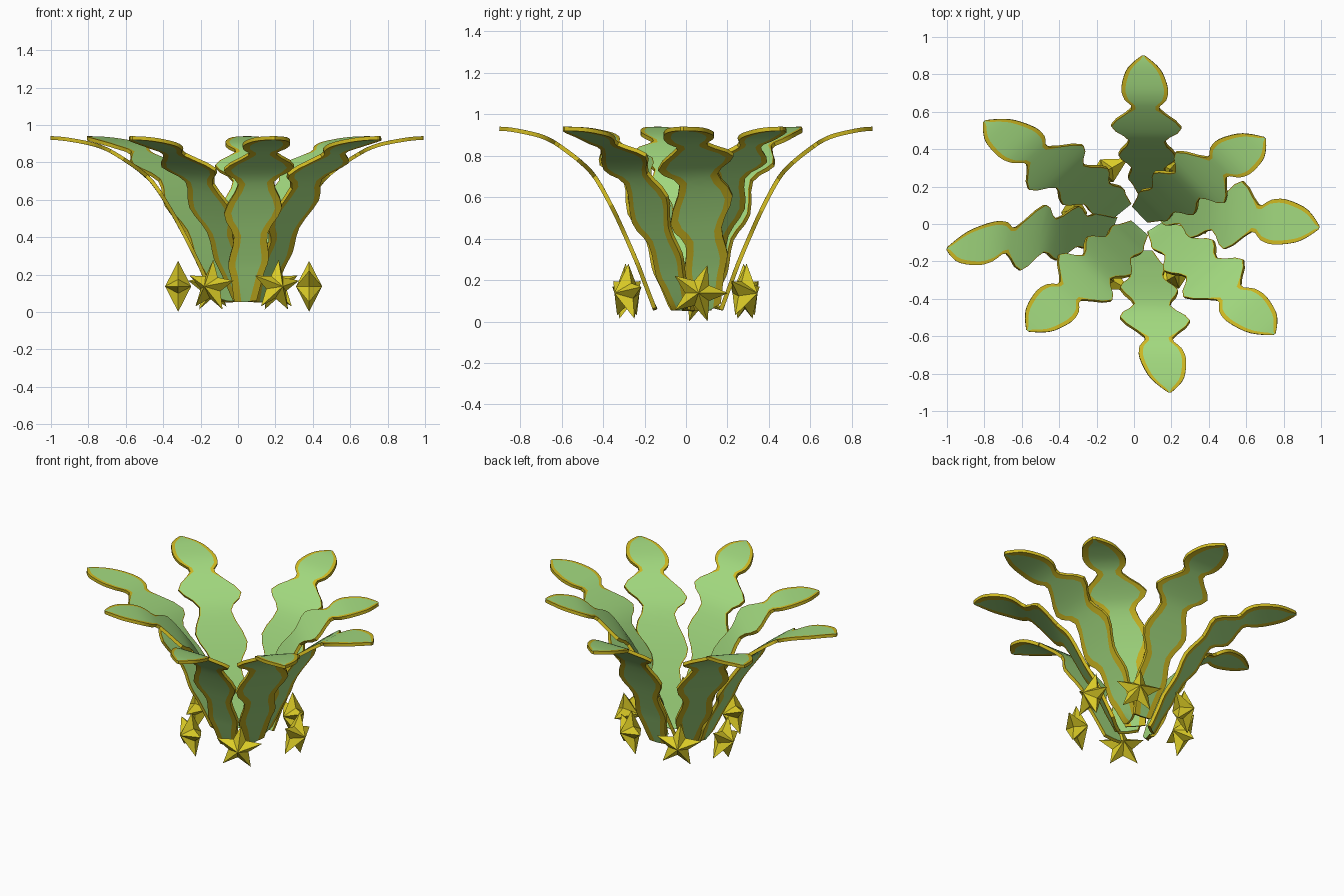
import bpy, bmesh, math
from mathutils import Vector

if "Cube" in bpy.data.objects:
    bpy.data.objects.remove(bpy.data.objects["Cube"], do_unlink=True)


def material(name, rgb):
    m = bpy.data.materials.new(name)
    m.use_nodes = True
    m.diffuse_color = (*rgb, 1)
    m.node_tree.nodes["Principled BSDF"].inputs["Base Color"].default_value = (*rgb, 1)
    return m


leaf_green = material("leaf green", (0.36, 0.69, 0.21))
rim_gold = material("rim gold", (0.62, 0.48, 0.015))
star_yellow = material("star yellow", (0.72, 0.61, 0.02))


def finish(name, bm, mats, smooth):
    bmesh.ops.recalc_face_normals(bm, faces=bm.faces)
    mesh = bpy.data.meshes.new(name)
    bm.to_mesh(mesh)
    bm.free()
    for m in mats:
        mesh.materials.append(m)
    obj = bpy.data.objects.new(name, mesh)
    bpy.context.collection.objects.link(obj)
    if smooth:
        bpy.ops.object.select_all(action='DESELECT')
        obj.select_set(True)
        bpy.context.view_layer.objects.active = obj
        bpy.ops.object.shade_smooth_by_angle(angle=math.radians(30))
    return obj


# Leaf profile: fraction of reach, height, half width
KEYS = [Vector(k) for k in (
    (0, .06, .06), (.07, .2, .088), (.11, .28, .108), (.19, .42, .09),
    (.27, .55, .155), (.38, .70, .095), (.48, .78, .188), (.61, .855, .075),
    (.68, .887, .112), (.76, .91, .125), (.88, .93, .098), (.95, .938, .055),
    (1, .94, .008))]


def smooth_rows(keys, steps):
    """Catmull-Rom curve through the keys."""
    rows = []
    for i in range(len(keys) - 1):
        a, b, c, d = (keys[max(0, min(len(keys) - 1, i + j))] for j in (-1, 0, 1, 2))
        for s in range(steps):
            u = s / steps
            rows.append(b + (c - a) * u / 2 + (a * 2 - b * 5 + c * 4 - d) * u * u / 2
                        + (b * 3 - a - c * 3 + d) * u ** 3 / 2)
    return rows + [keys[-1]]


ROWS = smooth_rows(KEYS, 3)


def height(u):
    """Height of the bent sheet at a fraction of its reach."""
    u = max(0, min(1, u))
    for p, q in zip(ROWS, ROWS[1:]):
        if u <= q.x:
            return p.y + (q.y - p.y) * (u - p.x) / (q.x - p.x)
    return ROWS[-1].y


def heading(degrees):
    a = math.radians(degrees)
    return Vector((math.cos(a), math.sin(a), 0))


# A leaf is cut from a sheet that bends outward along one direction
def make_leaf(name, base, tip, width_angle, bend_angle, thick=.02):
    base, tip = Vector((*base, 0)), Vector((*tip, 0))
    side, bend = heading(width_angle), heading(bend_angle)
    reach = (tip - base).dot(bend)

    def on_sheet(p, depth):
        u = (p - base).dot(bend) / reach
        lo, hi = max(0, u - .03), min(1, u + .03)
        slope = (height(hi) - height(lo)) / (max(hi - lo, .01) * reach)
        n = (Vector((0, 0, 1)) - bend * slope).normalized()
        return p + Vector((0, 0, height(u))) - n * depth

    bm = bmesh.new()
    rings = []
    for r in ROWS:
        mid, w = base.lerp(tip, r.x), r.z
        top = w - min(.022 if r.x > .6 else .006, w * .7)
        low = w - min(.038, w * .7)
        ring = [on_sheet(mid + side * x, 0) for x in (-w, -top, 0, top, w)]
        ring += [on_sheet(mid + side * x, thick) for x in (w, low, 0, -low, -w)]
        rings.append([bm.verts.new(p) for p in ring])
    # Broad inner and outer panels are green, rims and walls are gold
    for p, q in zip(rings, rings[1:]):
        for j in range(10):
            k = (j + 1) % 10
            f = bm.faces.new((p[j], p[k], q[k], q[j]))
            f.material_index = 0 if j in (1, 2, 6, 7) else 1
    for ring in (rings[0], rings[-1]):
        bm.faces.new(ring).material_index = 1
    return finish(name, bm, (leaf_green, rim_gold), True)


# Base, tip, direction across the leaf, direction of the bend
LEAVES = {
    "back": ((.08, .16), (.05, .90), -2, 90),
    "front": ((.04, -.14), (.19, -.90), -3, -90),
    "left": ((.1, .11), (.99, -.02), 75, 0),
    "right": ((-.11, -.02), (-1, -.13), 69, 180),
    "back_left": ((.03, .05), (.70, .46), -46, 45),
    "back_right": ((-.06, .07), (-.80, .55), 39, 135),
    "front_left": ((.12, -.01), (.75, -.59), 32, -45),
    "front_right": ((.03, -.02), (-.57, -.57), -41, -135),
}
for place, spec in LEAVES.items():
    make_leaf("leaf_" + place, *spec)


# Faceted five-pointed stars standing in a ring around the base
def make_star(name, centre, facing, spin, outer=.143, inner=.064, depth=.07):
    normal = Vector((math.cos(facing), math.sin(facing), 0))
    across = Vector((-normal.y, normal.x, 0))
    centre = Vector(centre)
    bm = bmesh.new()
    rim = []
    for i in range(10):
        a = math.pi * i / 5 + spin
        r = inner if i % 2 else outer
        rim.append(bm.verts.new(centre + across * r * math.sin(a)
                                + Vector((0, 0, r * math.cos(a)))))
    for s in (-1, 1):
        peak = bm.verts.new(centre + normal * depth * s)
        for i in range(10):
            bm.faces.new((rim[i], rim[(i + 1) % 10], peak))
    return finish(name, bm, (star_yellow,), False)


for i in range(6):
    a = i * math.pi / 3
    sideways = i % 3 == 0
    y = .06 if sideways else .285 * math.copysign(1, math.sin(a))
    make_star(f"star_{i + 1}", (.03 + .35 * math.cos(a), y, .137), a,
              math.pi / 10 if sideways else 0.1)
